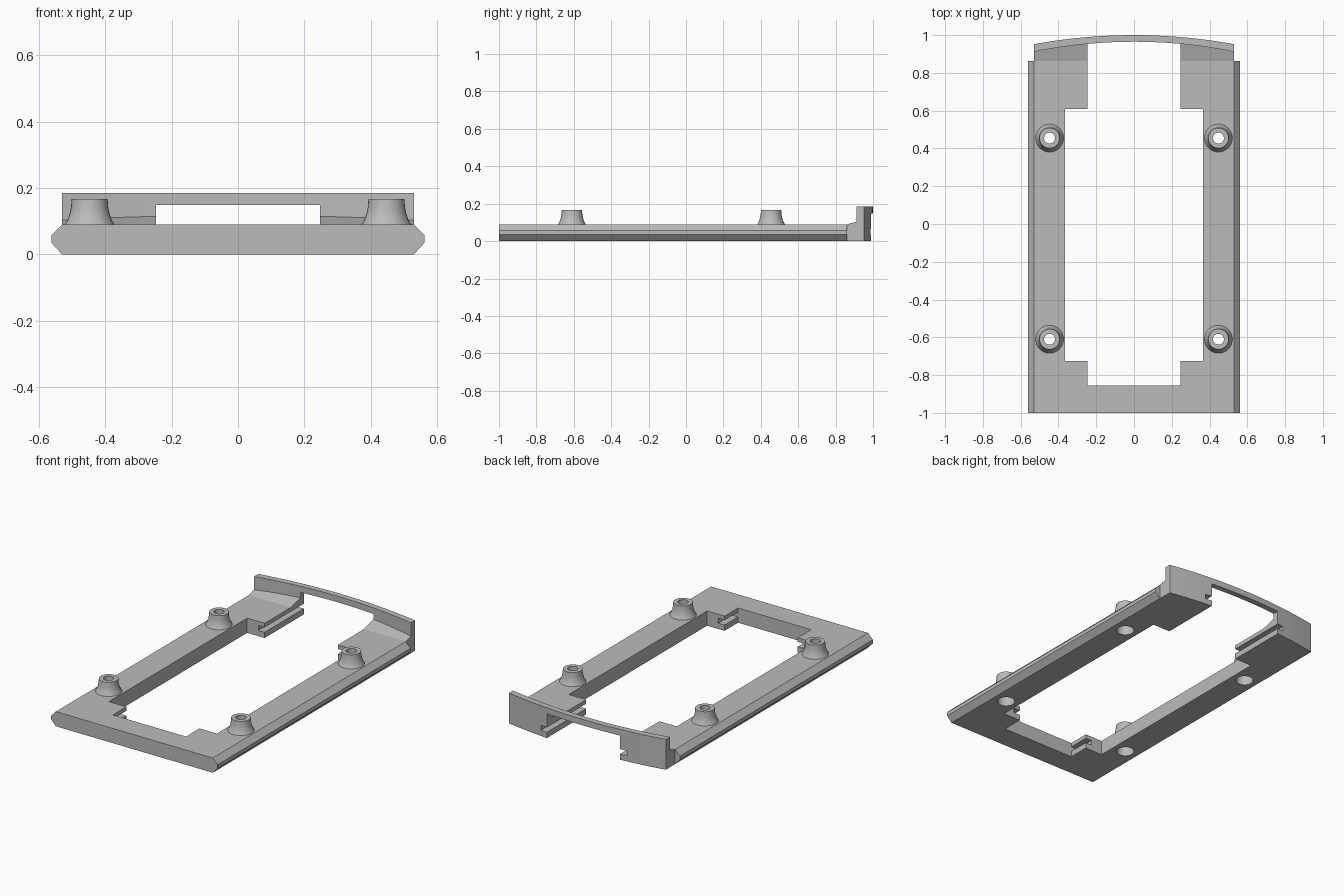
import bpy, bmesh, math

cube = bpy.data.objects.get("Cube")
if cube:
    bpy.data.objects.remove(cube, do_unlink=True)

grey = bpy.data.materials.new("plain grey")
grey.use_nodes = True
colour = (0.5, 0.5, 0.5, 1)
grey.diffuse_color = colour
grey.node_tree.nodes["Principled BSDF"].inputs["Base Color"].default_value = colour


def make_object(name, bm):
    bmesh.ops.recalc_face_normals(bm, faces=bm.faces)
    mesh = bpy.data.meshes.new(name)
    bm.to_mesh(mesh)
    bm.free()
    mesh.materials.append(grey)
    obj = bpy.data.objects.new(name, mesh)
    bpy.context.collection.objects.link(obj)
    return obj


def prism(name, outline, offset):
    """Extrude a closed 3D outline along an offset."""
    bm = bmesh.new()
    face = bm.faces.new([bm.verts.new(p) for p in outline])
    ext = bmesh.ops.extrude_face_region(bm, geom=[face])
    verts = [g for g in ext["geom"] if isinstance(g, bmesh.types.BMVert)]
    bmesh.ops.translate(bm, vec=offset, verts=verts)
    return make_object(name, bm)


def box(name, half_x, y0, y1, z0, z1):
    outline = [(-half_x, y0, z0), (half_x, y0, z0), (half_x, y1, z0), (-half_x, y1, z0)]
    return prism(name, outline, (0, 0, z1 - z0))


def lathe(name, profile, x, y, steps=32):
    """Solid of revolution from (radius, height) pairs, capped at both ends."""
    bm = bmesh.new()
    rings = []
    for r, z in profile:
        rings.append([bm.verts.new((x + r * math.cos(2 * math.pi * i / steps),
                                    y + r * math.sin(2 * math.pi * i / steps), z))
                      for i in range(steps)])
    for a, b in zip(rings, rings[1:]):
        for i in range(steps):
            j = (i + 1) % steps
            bm.faces.new((a[i], a[j], b[j], b[i]))
    bm.faces.new(rings[0])
    bm.faces.new(rings[-1])
    return make_object(name, bm)


def combine(target, other, operation):
    mod = target.modifiers.new(operation.lower(), 'BOOLEAN')
    mod.operation = operation
    mod.solver = 'EXACT'
    mod.object = other
    bpy.context.view_layer.objects.active = target
    bpy.ops.object.modifier_apply(modifier=mod.name)
    bpy.data.objects.remove(other, do_unlink=True)


def arc(half_x, middle, sag, steps=24):
    """Shallow curve across the back, from +x to -x."""
    xs = [half_x * (1 - 2 * i / steps) for i in range(steps + 1)]
    return [(x, middle - sag * (x / 0.53) ** 2) for x in xs]


WIDTH, RAIL_END = 0.53, 0.862

# Flat frame with bevelled side rails
half = [(WIDTH, 0), (0.562, 0.035), (0.562, 0.057), (WIDTH, 0.09)]
section = half + [(-x, z) for x, z in reversed(half)]
frame = prism("frame", [(x, -1, z) for x, z in section], (0, RAIL_END + 1, 0))

# Curved back wall, with a ramp rising to its inner face
plan = [(-WIDTH, 0.8), (WIDTH, 0.8)] + arc(WIDTH, 1.0, 0.048)
wall = prism("back_wall", [(x, y, 0) for x, y in plan], (0, 0, 0.185))
plan = [(-0.6, 0.7), (0.6, 0.7)] + arc(0.6, 0.965, 0.053)
ramp = [(x, y, 0.09 + 0.27 * (y - RAIL_END)) for x, y in plan]
combine(wall, prism("ramp_cutter", ramp, (0, 0, 0.4)), 'DIFFERENCE')
combine(frame, wall, 'UNION')

# Central opening, narrow ends and grooves in the tabs
combine(frame, box("opening", 0.365, -0.725, 0.61, -0.1, 0.14), 'DIFFERENCE')
combine(frame, box("narrow_opening", 0.247, -0.855, 1.2, -0.1, 0.148), 'DIFFERENCE')
combine(frame, box("groove", 0.29, -0.855, 1.2, 0.035, 0.065), 'DIFFERENCE')

# Flared screw posts with through holes and recesses underneath
flare = [(0.074, 0.08), (0.074, 0.09), (0.066, 0.105), (0.06, 0.122),
         (0.056, 0.142), (0.054, 0.167)]
bore = [(0.05, -0.05), (0.05, 0.06), (0.029, 0.06), (0.029, 0.3)]
for x in (-0.447, 0.447):
    for y in (-0.61, 0.455):
        combine(frame, lathe("post", flare, x, y), 'UNION')
        combine(frame, lathe("bore", bore, x, y), 'DIFFERENCE')

# Smooth the curved faces and keep the edges crisp
bpy.ops.object.select_all(action='DESELECT')
frame.select_set(True)
bpy.context.view_layer.objects.active = frame
bpy.ops.object.shade_smooth_by_angle(angle=math.radians(25))
